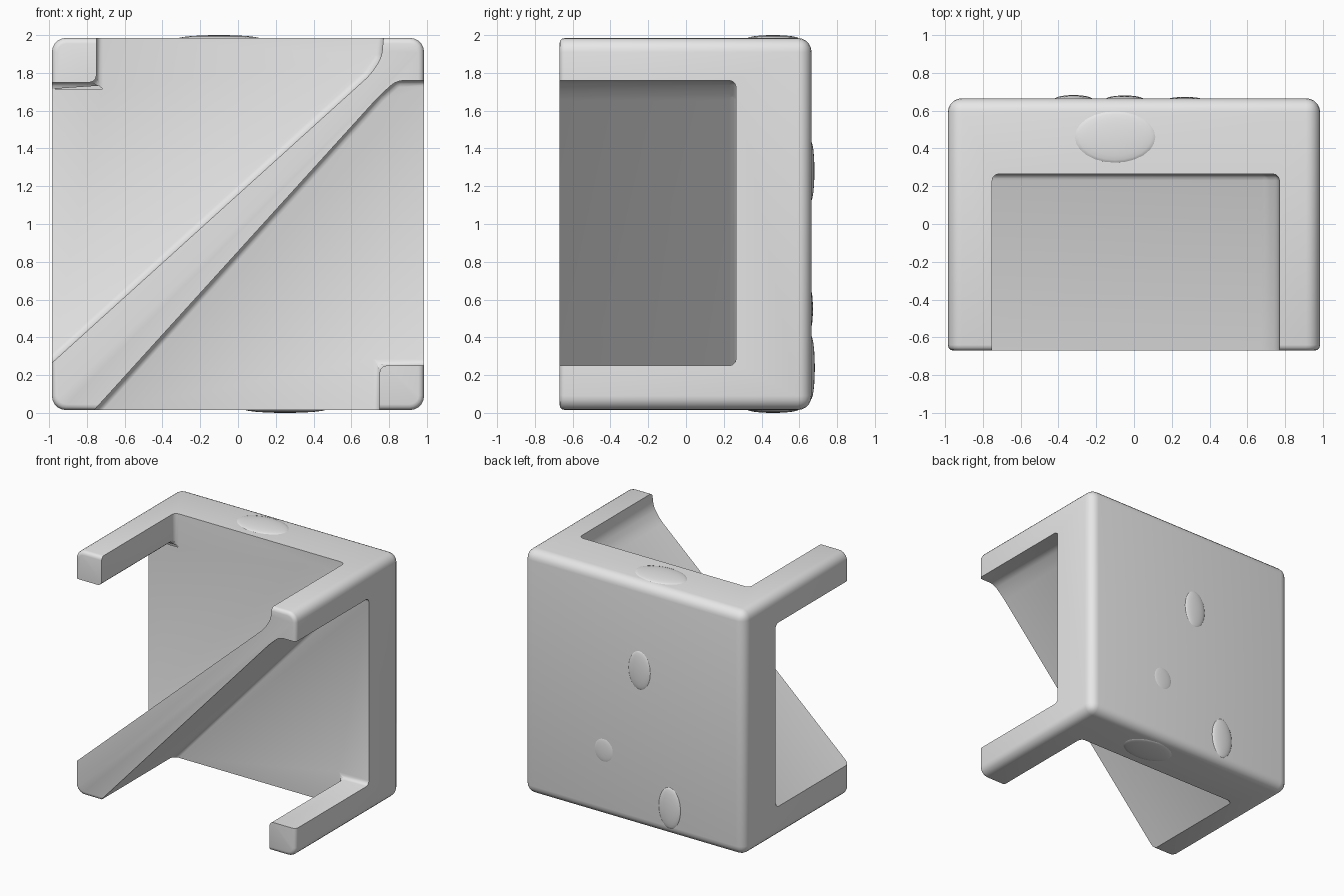
import bpy, bmesh

if "Cube" in bpy.data.objects:
    bpy.data.objects.remove(bpy.data.objects["Cube"])

grey = bpy.data.materials.new("plain_grey")
grey.diffuse_color = (0.8, 0.8, 0.8, 1)
grey.use_nodes = True
grey.node_tree.nodes["Principled BSDF"].inputs["Base Color"].default_value = grey.diffuse_color


def make_object(name, bm):
    bmesh.ops.recalc_face_normals(bm, faces=bm.faces[:])
    mesh = bpy.data.meshes.new(name)
    bm.to_mesh(mesh)
    bm.free()
    mesh.materials.append(grey)
    ob = bpy.data.objects.new(name, mesh)
    bpy.context.collection.objects.link(ob)
    return ob


def smooth(ob, angle=0.6):
    bpy.ops.object.select_all(action='DESELECT')
    ob.select_set(True)
    bpy.context.view_layer.objects.active = ob
    bpy.ops.object.shade_smooth_by_angle(angle=angle)


def rounded_block(name, lo, hi, radius, front_radius):
    """Block with soft edges and a tighter rounding around the front."""
    bm = bmesh.new()
    bmesh.ops.create_cube(bm, size=1)
    for v in bm.verts:
        v.co = [(a + b) / 2 + c * (b - a) for a, b, c in zip(lo, hi, v.co)]

    def on_front(e):
        return all(v.co.y < lo[1] + 1e-4 for v in e.verts)

    bmesh.ops.bevel(bm, geom=[e for e in bm.edges if not on_front(e)],
                    offset=radius, segments=5, profile=0.5, affect='EDGES')
    bmesh.ops.bevel(bm, geom=[e for e in bm.edges if on_front(e)],
                    offset=front_radius, segments=3, profile=0.5, affect='EDGES')
    return make_object(name, bm)


def prism_cutter(name, profile, y0, y1, radius):
    """Front profile (x, z) pushed along y, with rounded edges."""
    bm = bmesh.new()
    face = bm.faces.new([bm.verts.new((x, y0, z)) for x, z in profile])
    out = bmesh.ops.extrude_face_region(bm, geom=[face])
    for v in out["geom"]:
        if isinstance(v, bmesh.types.BMVert):
            v.co.y = y1
    bmesh.ops.recalc_face_normals(bm, faces=bm.faces[:])
    bmesh.ops.bevel(bm, geom=bm.edges[:], offset=radius, segments=3,
                    profile=0.5, affect='EDGES', clamp_overlap=True)
    ob = make_object(name, bm)
    ob.hide_render = True
    ob.hide_set(True)
    return ob


# One block holds the back panel, four corner legs and the diagonal wall
body = rounded_block("panel_with_legs", (-0.985, -0.67, 0.015),
                     (0.985, 0.665, 1.985), 0.075, 0.03)

# Open space above the diagonal wall, leaving the upper left leg
upper = prism_cutter("upper_space", [
    (-1.3, -0.02), (0.70, 1.79), (0.76, 1.88), (0.80, 2.3),
    (-0.75, 2.3), (-0.75, 1.75), (-1.3, 1.75)], -1.2, 0.265, 0.035)

# Open space below the diagonal wall, leaving the lower right leg
lower = prism_cutter("lower_space", [
    (-1.02, -0.27), (0.75, 1.68), (0.84, 1.76), (1.3, 1.76),
    (1.3, 0.25), (0.75, 0.25), (0.75, -0.27)], -1.2, 0.265, 0.035)

for cutter in (upper, lower):
    mod = body.modifiers.new(cutter.name, 'BOOLEAN')
    mod.operation = 'DIFFERENCE'
    mod.solver = 'EXACT'
    mod.object = cutter
    bpy.context.view_layer.objects.active = body
    bpy.ops.object.modifier_apply(modifier=mod.name)
for cutter in (upper, lower):
    bpy.data.objects.remove(cutter)
smooth(body)

# Shallow surface bumps: centre and half sizes
bumps = [
    ((-0.05, 0.66, 1.28), (0.10, 0.02, 0.16)),
    ((0.27, 0.66, 0.55), (0.09, 0.012, 0.10)),
    ((-0.32, 0.66, 0.24), (0.10, 0.022, 0.17)),
    ((-0.10, 0.46, 1.98), (0.22, 0.14, 0.02)),
    ((0.25, 0.46, 0.02), (0.22, 0.14, 0.02)),
]
for i, (centre, size) in enumerate(bumps):
    bm = bmesh.new()
    bmesh.ops.create_uvsphere(bm, u_segments=24, v_segments=12, radius=1)
    for v in bm.verts:
        v.co = [c + s * p for c, s, p in zip(centre, size, v.co)]
    smooth(make_object(f"surface_bump_{i + 1}", bm), 3.0)
